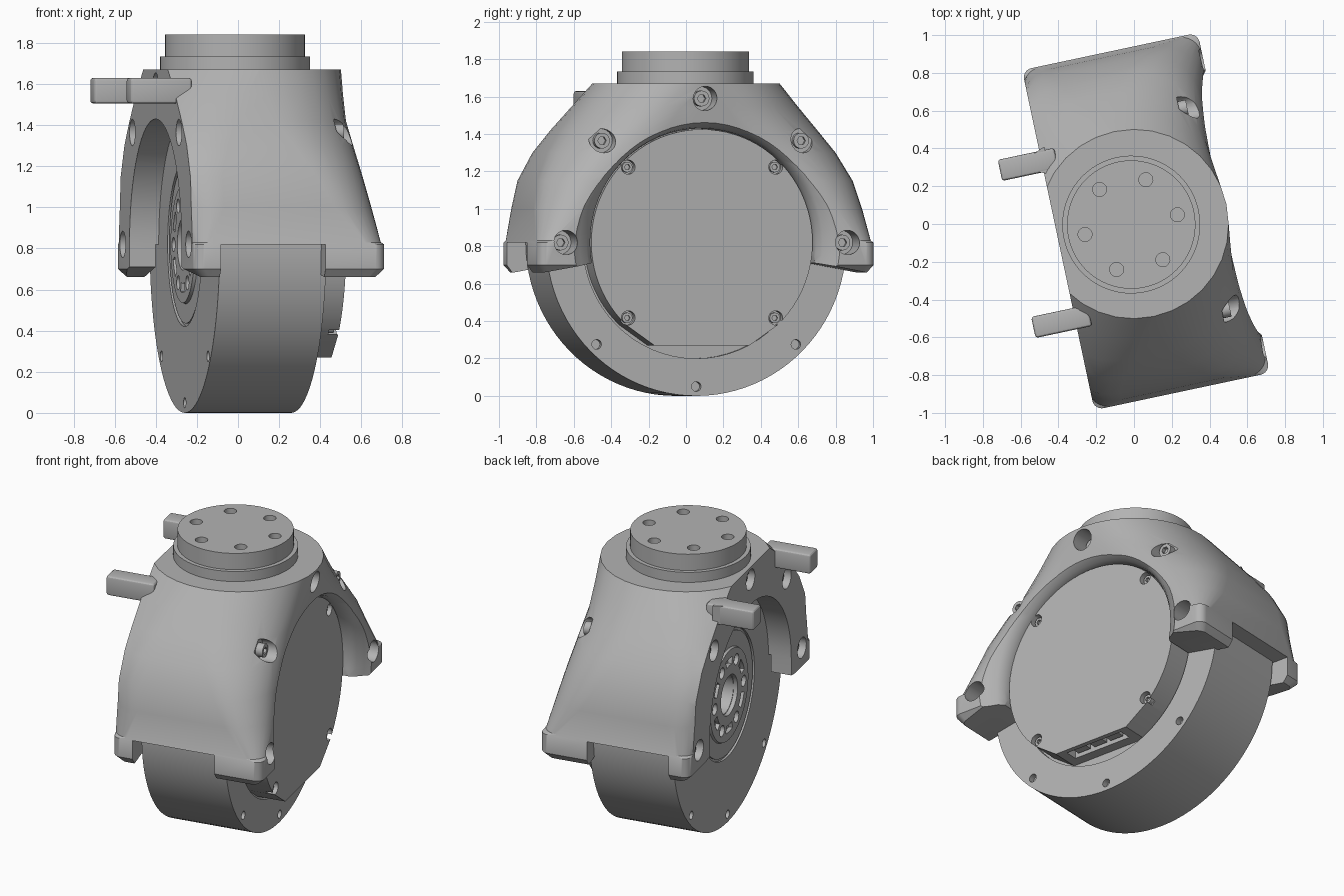
import bpy, bmesh, math
from mathutils import Matrix, Vector

if "Cube" in bpy.data.objects:
    bpy.data.objects.remove(bpy.data.objects["Cube"])

grey = bpy.data.materials.new("plain_grey")
grey.use_nodes = True
GREY = (0.45, 0.45, 0.45, 1)
grey.diffuse_color = GREY
grey.node_tree.nodes["Principled BSDF"].inputs["Base Color"].default_value = GREY

AXIS_Z = 0.82          # height of the motor axis, which runs along local x
parts = []


def make(name, bm, keep=True):
    bmesh.ops.recalc_face_normals(bm, faces=bm.faces)
    me = bpy.data.meshes.new(name)
    bm.to_mesh(me)
    bm.free()
    me.materials.append(grey)
    ob = bpy.data.objects.new(name, me)
    bpy.context.collection.objects.link(ob)
    if keep:
        parts.append(ob)
    else:
        ob.hide_render = True
    return ob


def loft(name, rings, keep=True):
    """Skin closed rings of equal point count and cap both ends."""
    bm = bmesh.new()
    rows = [[bm.verts.new(p) for p in ring] for ring in rings]
    n = len(rows[0])
    for a, b in zip(rows, rows[1:]):
        for i in range(n):
            bm.faces.new((a[i], a[(i + 1) % n], b[(i + 1) % n], b[i]))
    bm.faces.new(rows[0])
    bm.faces.new(rows[-1])
    return make(name, bm, keep)


def turned(name, profile, y=0, z=AXIS_Z, n=64, keep=True, upright=False):
    """Stack of circles (position, radius) along x, or along z if upright."""
    rings = []
    for t, r in profile:
        ang = [2 * math.pi * i / n for i in range(n)]
        if upright:
            rings.append([(y + r * math.cos(a), z + r * math.sin(a), t) for a in ang])
        else:
            rings.append([(t, y + r * math.cos(a), z + r * math.sin(a)) for a in ang])
    return loft(name, rings, keep)


def prism(name, pts, x0, x1, keep=True):
    return loft(name, [[(x, y, z) for y, z in pts] for x in (x0, x1)], keep)


def box(name, x, y, z, keep=True):
    return prism(name, [(y[0], z[0]), (y[1], z[0]), (y[1], z[1]), (y[0], z[1])], x[0], x[1], keep)


def bake(ob):
    dg = bpy.context.evaluated_depsgraph_get()
    me = bpy.data.meshes.new_from_object(ob.evaluated_get(dg))
    ob.modifiers.clear()
    ob.data = me


def cut(ob, cutters):
    for c in cutters:
        m = ob.modifiers.new("cut", "BOOLEAN")
        m.operation, m.solver, m.object = "DIFFERENCE", "EXACT", c
        bake(ob)
        bpy.data.objects.remove(c)


def polar(r, deg):
    a = math.radians(deg)
    return r * math.cos(a), AXIS_Z + r * math.sin(a)


# Bracket shell: rounded rectangle at the feet blending into a circle on top
def rounded(z, xl, xr, hy, r, n=9):
    pts = []
    for k, (sx, sy) in enumerate([(xr - r, hy - r), (xl + r, hy - r), (xl + r, r - hy), (xr - r, r - hy)]):
        for i in range(n):
            a = math.pi / 2 * (k + i / (n - 1))
            pts.append((sx + r * math.cos(a), sy + r * math.sin(a), z))
    return pts


sections = [(.66, -.37, .50, .89, .04), (.70, -.41, .54, .92, .05), (.82, -.41, .54, .92, .05),
            (.83, -.42, .535, .915, .1), (1.0, -.48, .515, .895, .22), (1.15, -.54, .49, .86, .28),
            (1.3, -.58, .475, .785, .36), (1.42, -.58, .47, .70, .43), (1.55, -.55, .485, .595, .47),
            (1.67, -.5, .5, .5, .495)]
bracket = loft("bracket", [rounded(*s) for s in sections])
slot = [(-.92, .64), (-.88, .66), (-.61, .71), (-.61, .82), (.61, .82),
        (.61, .71), (.88, .66), (.92, .64), (.92, .4), (-.92, .4)]
cuts = [box("c", (-.9, -.41), (-2, 2), (0, 2), False),
        box("c", (-.28, .24), (-2, 2), (.5, AXIS_Z), False),
        prism("c", slot, -1, 1, False),
        turned("c", [(-1, .61), (.40, .61), (.44, .618), (.48, .645), (.51, .69), (.6, .8)], keep=False)]
bolt_angles = (0, 45, 90, 135, 180)
for a in bolt_angles:
    y, z = polar(.77, a)
    cuts.append(turned("c", [(.36, .065), (.7, .065)], y, z, 24, False))
    cuts.append(turned("c", [(-.6, .065), (-.33, .065)], y, z, 24, False))
cut(bracket, cuts)


# Socket screws set into the bracket
def screw(name, x, out, y, z, r):
    s = turned(name, [(x - out * .02, r), (x + out * .8 * r, r)], y, z, 20)
    cut(s, [turned("c", [(x + out * .2 * r, r * .55), (x + out * 2 * r, r * .55)], y, z, 6, False)])


for a in bolt_angles:
    y, z = polar(.77, a)
    screw("bracket_screw_left", .37, 1, y, z, .042)
    screw("bracket_screw_right", -.34, -1, y, z, .042)

# Mounting boss with six holes
boss = turned("mounting_boss", [(1.6, .365), (1.735, .365), (1.7351, .34), (1.84, .34)],
              -.015, 0, 64, upright=True)
cut(boss, [turned("c", [(1.78, .037), (1.9, .037)], -.015 + .25 * math.cos(a), .25 * math.sin(a),
                  20, False, True) for a in [math.pi / 3 * i for i in range(6)]])

# Side tabs
for s in (-1, 1):
    tab = box("side_tab", (-.635, -.33), sorted((s * .368, s * .482)), (1.505, 1.63))
    m = tab.modifiers.new("round", "BEVEL")
    m.width, m.segments = .015, 3
    bake(tab)
    # flared root against the bracket
    loft("tab_root", [[(x, y, z) for y, z in ((s * .40 - w, 1.51), (s * .45 + w, 1.51),
         (s * .45 + w, 1.628), (s * .40 - w, 1.628))] for x, w in ((-.45, .02), (-.38, .05))])

# Motor drum with rim holes, centre bore and cap socket
drum = turned("motor_drum", [(-.265, .82), (.265, .82)], n=96)
cuts = [turned("c", [(-.4, .12), (-.1, .12)], keep=False),
        turned("c", [(.235, .62), (.4, .62)], keep=False),
        turned("c", [(-.4, .40), (-.25, .40)], keep=False)]
for a in (-135, -90, -45):
    y, z = polar(.77, a)
    for x in (-.265, .265):
        cuts.append(turned("c", [(x - .04, .026), (x + .04, .026)], y, z, 16, False))
cut(drum, cuts)

# Output flange: ring, hub, bolt holes and arc slots
flange = turned("output_flange", [(-.2, .385), (-.26, .385), (-.26, .29), (-.275, .285)])
cuts = [turned("c", [(-.4, .125), (-.1, .125)], keep=False)]
for k in range(6):
    y, z = polar(.215, 60 * k)
    cuts.append(turned("c", [(-.4, .035), (-.23, .035)], y, z, 16, False))
    arc = [polar(.235, 60 * k + d) for d in (18, 24, 30, 36, 42)]
    arc += [polar(.19, 60 * k + d) for d in (42, 36, 30, 24, 18)]
    cuts.append(prism("c", arc, -.4, -.25, False))
cut(flange, cuts)

# Rear cap with a flat lower edge and four corner screws
outline = [polar(.605, -47 + 274 * i / 64) for i in range(65)] + [(-.26, .27), (.26, .27)]
cap = prism("rear_cap", outline, .2, .41)
corners = [polar(.57, a) for a in (45, 135, 225, 315)]
cuts = [turned("c", [(.36, .038), (.5, .038)], y, z, 20, False) for y, z in corners]
cuts.append(box("c", (.30, .38), (-.2, .2), (.2, .33), False))
cut(cap, cuts)
for y, z in corners:
    screw("cap_screw", .365, 1, y, z, .028)

# Connector sockets under the cap
for y in (-.12, 0, .12):
    box("connector_socket", (.315, .365), (y - .045, y + .045), (.285, .335))

# Turn the whole assembly about the vertical and shade it
turn = Matrix.Rotation(math.radians(12), 4, "Z")
for ob in bpy.context.selected_objects:
    ob.select_set(False)
for ob in parts:
    ob.data.transform(turn)
    ob.select_set(True)
bpy.context.view_layer.objects.active = bracket
bpy.ops.object.shade_smooth_by_angle(angle=math.radians(28))
